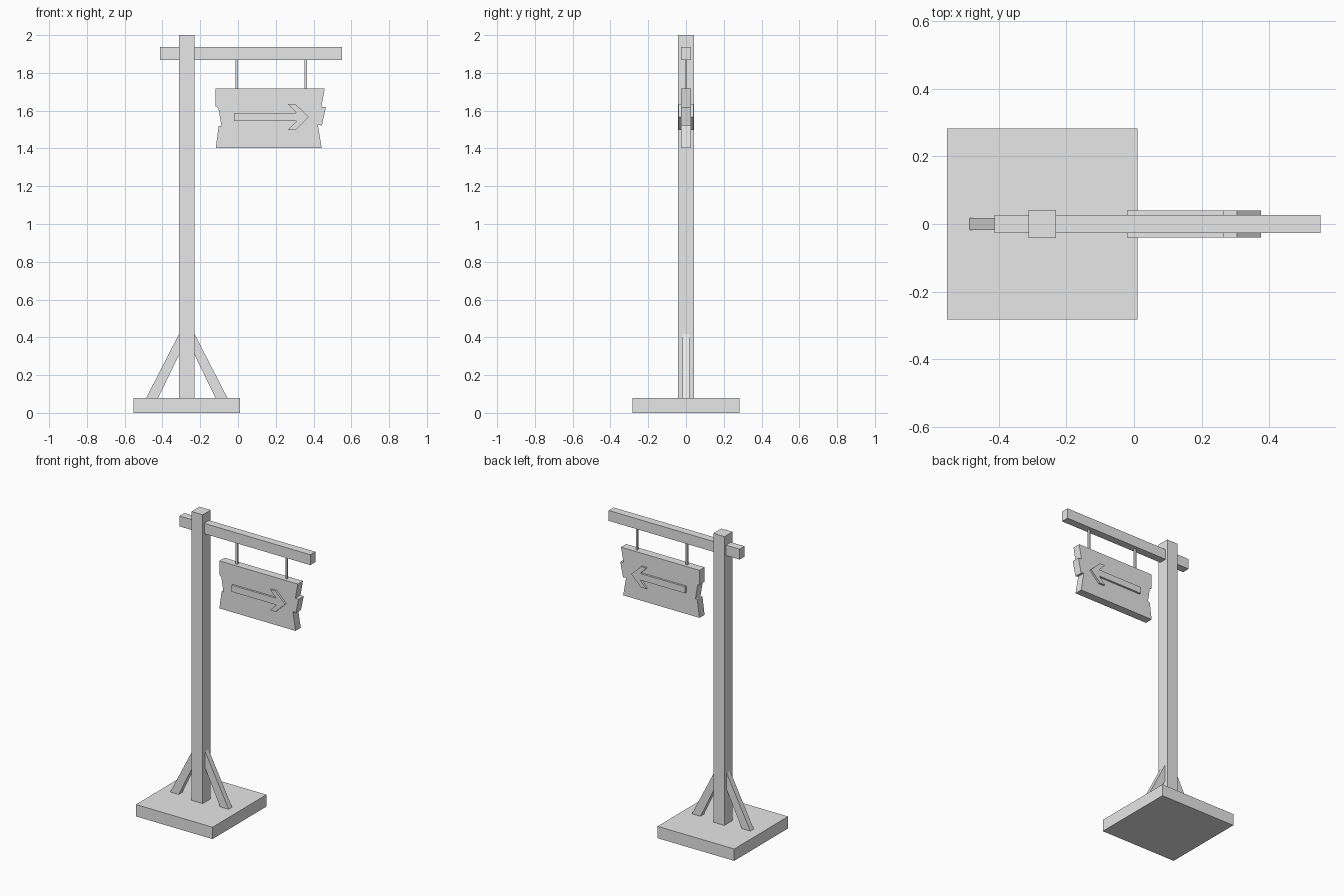
import bpy
import bmesh

cube = bpy.data.objects.get("Cube")
if cube:
    bpy.data.objects.remove(cube, do_unlink=True)

# Single plain grey for the whole signpost
grey = bpy.data.materials.new("plain_grey")
grey.use_nodes = True
grey.diffuse_color = (0.8, 0.8, 0.8, 1)
grey.node_tree.nodes["Principled BSDF"].inputs["Base Color"].default_value = (0.8, 0.8, 0.8, 1)


def finish(name, bm):
    bmesh.ops.recalc_face_normals(bm, faces=bm.faces)
    mesh = bpy.data.meshes.new(name)
    bm.to_mesh(mesh)
    bm.free()
    mesh.materials.append(grey)
    obj = bpy.data.objects.new(name, mesh)
    bpy.context.collection.objects.link(obj)
    return obj


def slab(name, outline, half_depth):
    """Extrude an (x, z) outline through y, centred on y = 0."""
    bm = bmesh.new()
    face = bm.faces.new([bm.verts.new((x, -half_depth, z)) for x, z in outline])
    extruded = bmesh.ops.extrude_face_region(bm, geom=[face])
    moved = [v for v in extruded["geom"] if isinstance(v, bmesh.types.BMVert)]
    bmesh.ops.translate(bm, verts=moved, vec=(0, 2 * half_depth, 0))
    return finish(name, bm)


def box(name, x0, x1, z0, z1, half_depth):
    return slab(name, [(x0, z0), (x1, z0), (x1, z1), (x0, z1)], half_depth)


POST_X = -0.271
BASE_TOP = 0.079

# Base, post and cross beam
box("base", -0.553, 0.011, 0, BASE_TOP, 0.283)
box("post", POST_X - 0.041, POST_X + 0.041, BASE_TOP, 2, 0.042)
box("beam", -0.413, 0.551, 1.868, 1.937, 0.026)

# Slanted braces mirrored either side of the post
for name, side in (("right_brace", -1), ("left_brace", 1)):
    profile = [(0.215, BASE_TOP), (0.152, BASE_TOP), (0.04, 0.31), (0.04, 0.42)]
    slab(name, [(POST_X + side * x, z) for x, z in profile], 0.018)

# Hanging rods
for name, x in (("right_rod", -0.007), ("left_rod", 0.359)):
    box(name, x - 0.006, x + 0.006, 1.71, 1.875, 0.006)

# Board with ragged ends
slab("sign_board", [
    (-0.118, 1.718), (0.459, 1.718), (0.441, 1.619), (0.465, 1.619),
    (0.444, 1.521), (0.422, 1.527), (0.443, 1.402),
    (-0.118, 1.402), (-0.102, 1.519), (-0.088, 1.519), (-0.104, 1.615),
    (-0.118, 1.622)], 0.027)

# Arrow standing proud of both board faces
AXIS_Z = 1.566
upper = [(-0.021, 0.022), (0.309, 0.022), (0.264, 0.069), (0.304, 0.069)]
outline = [(x, AXIS_Z + h) for x, h in upper] + [(0.375, AXIS_Z)]
outline += [(x, AXIS_Z - h) for x, h in reversed(upper)]
slab("arrow", outline, 0.04)
